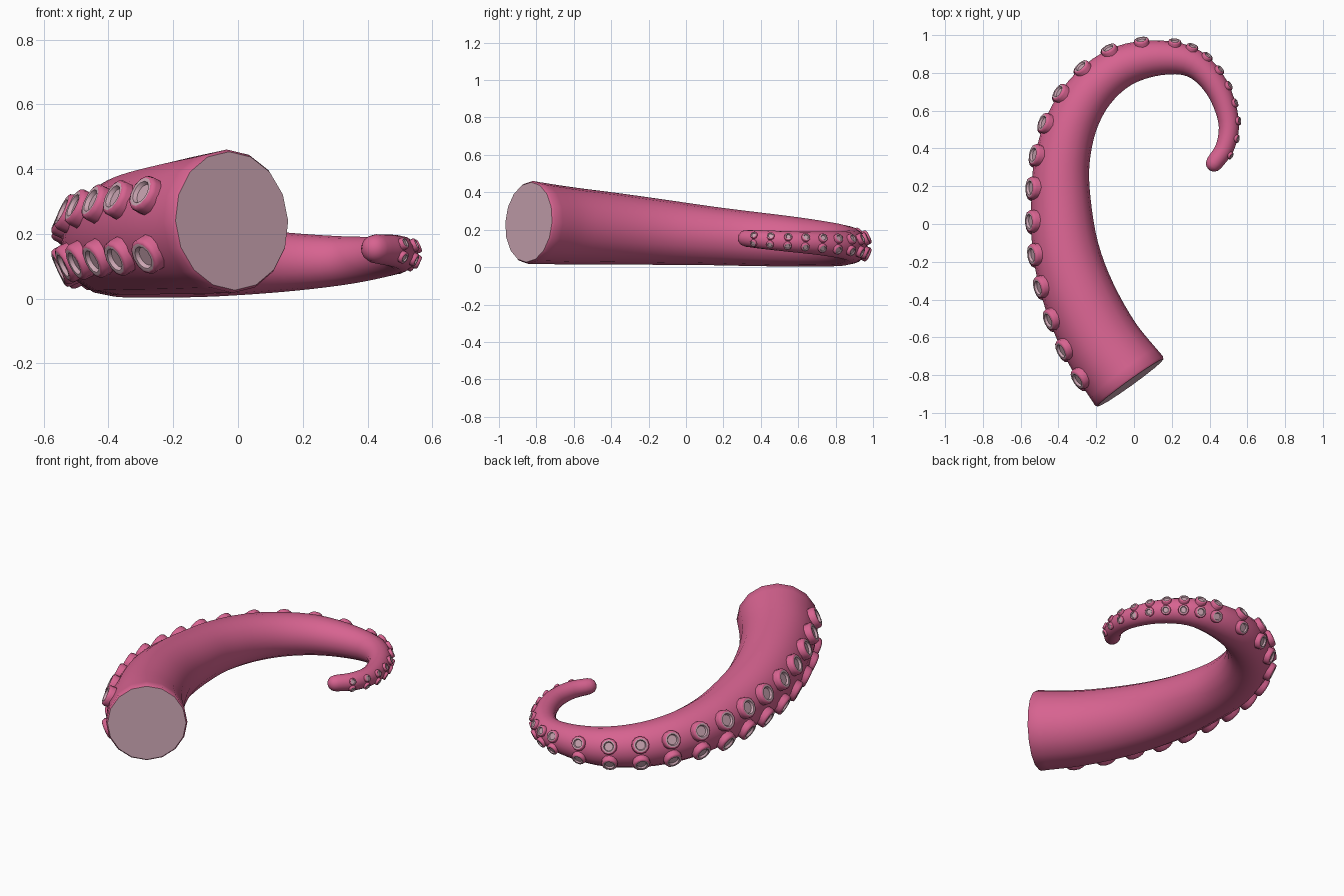
import bpy, bmesh, math
from mathutils import Vector

if "Cube" in bpy.data.objects:
    bpy.data.objects.remove(bpy.data.objects["Cube"])

SIDES, STEPS, UP = 16, 4, Vector((0, 0, 1))


def material(name, rgb):
    m = bpy.data.materials.new(name)
    m.diffuse_color = (*rgb, 1)
    m.use_nodes = True
    m.node_tree.nodes["Principled BSDF"].inputs["Base Color"].default_value = m.diffuse_color
    return m


PINK = material("skin pink", (0.68, 0.125, 0.28))
PALE = material("pale flesh", (0.60, 0.38, 0.45))

# Centreline: x, y, z, radius
PATH = [Vector(p) for p in [
    (-.019, -.841, .240, .222), (-.167, -.635, .222, .208), (-.290, -.381, .205, .192),
    (-.362, -.132, .187, .175), (-.387, .132, .167, .157), (-.380, .339, .152, .146),
    (-.325, .545, .138, .135), (-.220, .714, .126, .123), (-.061, .836, .117, .110),
    (.140, .880, .113, .092), (.315, .850, .117, .076), (.437, .725, .127, .064),
    (.500, .550, .137, .055), (.484, .413, .147, .050), (.425, .322, .154, .045)]]


def spline(pts, steps):
    """Catmull-Rom through the points, returning (position and radius, tangent)."""
    ext = [2 * pts[0] - pts[1]] + pts + [2 * pts[-1] - pts[-2]]
    out = []
    for i in range(len(pts) - 1):
        a, b, c, d = ext[i:i + 4]
        for k in range(steps + (i == len(pts) - 2)):
            t = k / steps
            p = .5 * (2 * b + (c - a) * t + (2 * a - 5 * b + 4 * c - d) * t**2
                      + (3 * b - a - 3 * c + d) * t**3)
            v = .5 * ((c - a) + 2 * (2 * a - 5 * b + 4 * c - d) * t
                      + 3 * (3 * b - a - 3 * c + d) * t**2)
            out.append((p.copy(), v.xyz.normalized()))
    return out


def frame(tan):
    side = UP.cross(tan).normalized()      # outward side of the curl
    return side, tan.cross(side)


def add_ring(bm, centre, u, v, r, n):
    return [bm.verts.new(centre + r * (math.cos(a) * u + math.sin(a) * v))
            for a in (2 * math.pi * i / n for i in range(n))]


def bridge(bm, a, b, mat=0):
    n = len(a)
    for i in range(n):
        bm.faces.new((a[i], a[(i + 1) % n], b[(i + 1) % n], b[i])).material_index = mat


def finish(bm, name, angle):
    bmesh.ops.recalc_face_normals(bm, faces=bm.faces)
    me = bpy.data.meshes.new(name)
    bm.to_mesh(me)
    bm.free()
    me.materials.append(PINK)
    me.materials.append(PALE)
    ob = bpy.data.objects.new(name, me)
    bpy.context.collection.objects.link(ob)
    bpy.ops.object.select_all(action='DESELECT')
    ob.select_set(True)
    bpy.context.view_layer.objects.active = ob
    bpy.ops.object.shade_smooth_by_angle(angle=math.radians(angle))


# Tentacle body: bevelled cut end, tapering tube, rounded tip
line = spline(PATH, STEPS)
bm = bmesh.new()
rings = []
for i, (p, tan) in enumerate(line):
    s, u = frame(tan)
    if i == 0:
        rings.append(add_ring(bm, p.xyz, s, u, p.w * .965, SIDES))
        rings.append(add_ring(bm, p.xyz + tan * .012, s, u, p.w, SIDES))
    else:
        rings.append(add_ring(bm, p.xyz, s, u, p.w, SIDES))
p, tan = line[-1]
s, u = frame(tan)
for deg in (30, 55, 78):
    a = math.radians(deg)
    rings.append(add_ring(bm, p.xyz + tan * p.w * math.sin(a), s, u, p.w * math.cos(a), SIDES))
for a, b in zip(rings, rings[1:]):
    bridge(bm, a, b)
bm.faces.new(rings[0]).material_index = 1
bm.faces.new(rings[-1])
finish(bm, "tentacle_body", 40)

# Sucker profile: radius, height, material of the band leading to it
PROFILE = [(1.0, -.35, 0), (1.0, .28, 0), (.93, .46, 0), (.80, .52, 0),
           (.62, .50, 1), (.52, .30, 1)]


def add_sucker(bm, p, tan, angle):
    s, u = frame(tan)
    n = math.cos(angle) * s + math.sin(angle) * u
    v = n.cross(tan)
    size = min(.060, .40 * p.w)
    base = p.xyz + n * p.w * .99
    loops = [add_ring(bm, base + n * h * size, tan, v, r * size, 12) for r, h, _ in PROFILE]
    for a, b, prof in zip(loops, loops[1:], PROFILE[1:]):
        bridge(bm, a, b, prof[2])
    bm.faces.new(loops[-1]).material_index = 1


# Two rows of suckers, spaced by distance along the outer edge
fine = spline(PATH, 60)
edge = [p.xyz + frame(t)[0] * p.w for p, t in fine]
stops = [.165 + .178 * i for i in range(14)]
stops += [stops[-1] + .097 * (i + 1) for i in range(8)]
for row, sign in (("upper", 1), ("lower", -1)):
    bm = bmesh.new()
    dist, k = 0, 0
    for i in range(1, len(fine)):
        dist += (edge[i] - edge[i - 1]).length
        if k < len(stops) and dist >= stops[k]:
            add_sucker(bm, *fine[i], sign * math.radians(25))
            k += 1
    finish(bm, row + "_suckers", 45)
